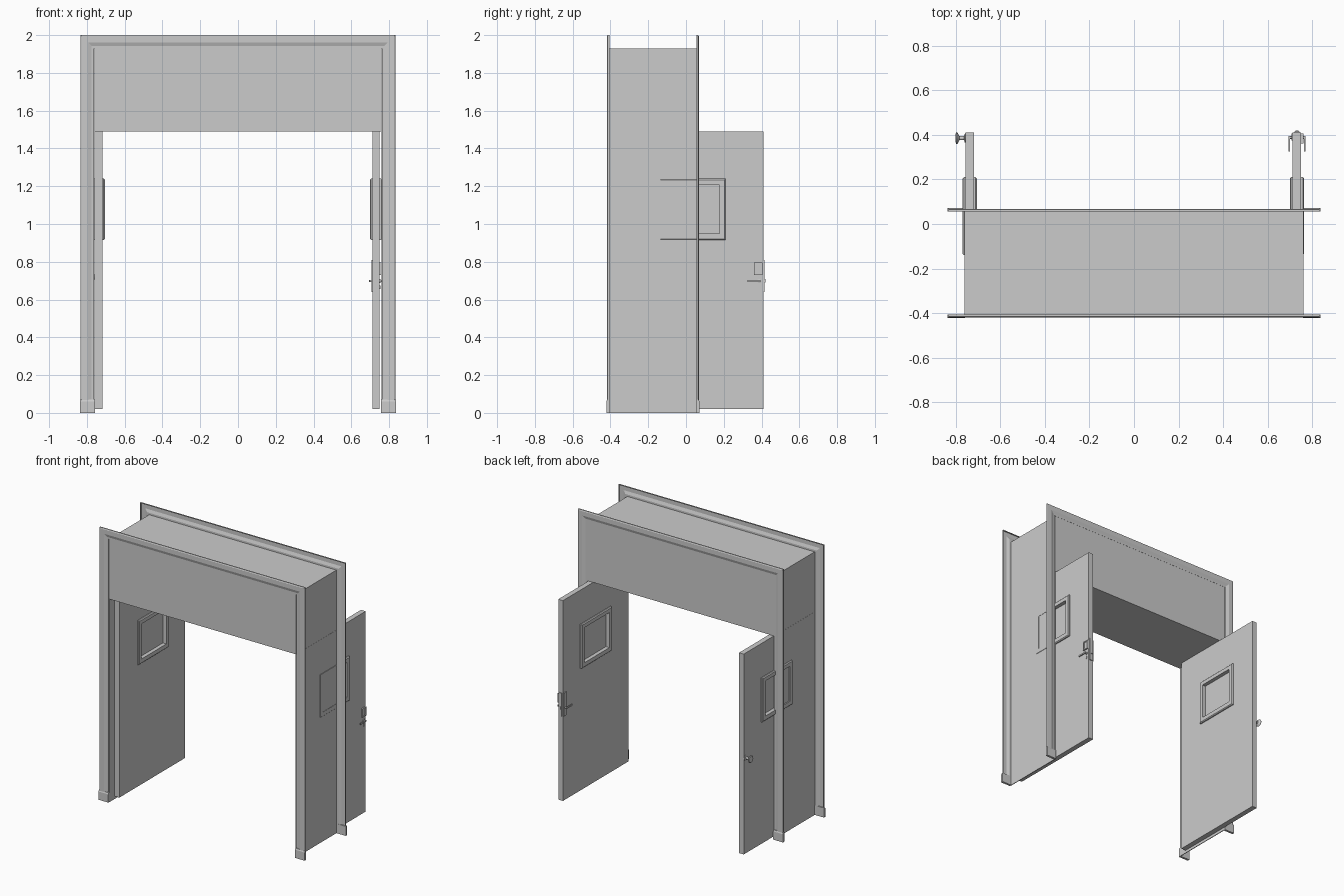
import bpy, bmesh, math
from mathutils import Vector, Matrix

cube = bpy.data.objects.get("Cube")
if cube:
    bpy.data.objects.remove(cube, do_unlink=True)

grey = bpy.data.materials.new("plain grey")
grey.use_nodes = True
grey.diffuse_color = (0.6, 0.6, 0.6, 1)
grey.node_tree.nodes["Principled BSDF"].inputs["Base Color"].default_value = (0.6, 0.6, 0.6, 1)


def finish(name, bm, smooth=False):
    bmesh.ops.recalc_face_normals(bm, faces=bm.faces)
    mesh = bpy.data.meshes.new(name)
    bm.to_mesh(mesh)
    bm.free()
    obj = bpy.data.objects.new(name, mesh)
    bpy.context.collection.objects.link(obj)
    mesh.materials.append(grey)
    if smooth:
        for o in bpy.context.selected_objects:
            o.select_set(False)
        obj.select_set(True)
        bpy.context.view_layer.objects.active = obj
        bpy.ops.object.shade_smooth_by_angle(angle=math.radians(35))
    return obj


def box(name, x, y, z):
    lo, hi = Vector((min(x), min(y), min(z))), Vector((max(x), max(y), max(z)))
    bm = bmesh.new()
    bmesh.ops.create_cube(bm, size=1)
    for v in bm.verts:
        v.co = (lo + hi) / 2 + v.co * (hi - lo)
    return finish(name, bm)


def skin(bm, rings, closed):
    """Bridge rings of equal length; close the loop or cap its ends."""
    loops = [[bm.verts.new(p) for p in ring] for ring in rings]
    n = len(loops[0])
    pairs = list(zip(loops, loops[1:])) + ([(loops[-1], loops[0])] if closed else [])
    for a, b in pairs:
        for i in range(n):
            j = (i + 1) % n
            bm.faces.new((a[i], a[j], b[j], b[i]))
    if not closed:
        bm.faces.new(loops[0])
        bm.faces.new(loops[-1])


def lathe(name, profile, origin, side, steps=20):
    """Turn (distance along x, radius) pairs about an x axis."""
    bm = bmesh.new()
    rings = []
    for d, r in profile:
        angles = [2 * math.pi * i / steps for i in range(steps)]
        rings.append([Vector(origin) + Vector((side * d, r * math.cos(a), r * math.sin(a)))
                      for a in angles])
    skin(bm, rings, False)
    return finish(name, bm, True)


# Architraves: hollow moulding with mitred top corners
OPEN, HEAD, TOE = 0.763, 1.93, 0.07
moulding = [(0, 0), (0, 0.006), (0.012, 0.006), (0.032, 0.013), (0.064, 0.013), (0.07, 0.009),
            (0.07, 0), (0.066, 0), (0.066, 0.008), (0.034, 0.008), (0.014, 0)]


def architrave(name, y0, out):
    bm = bmesh.new()
    rings = []
    for side, top in ((-1, 0), (-1, 1), (1, 1), (1, 0)):
        rings.append([(side * (OPEN + d), y0 + out * t, HEAD + d if top else 0.0)
                      for d, t in moulding])
    skin(bm, rings, False)
    finish(name, bm)


def plinth(name, side, y0, out):
    # Plinth block with a sloping top
    bm = bmesh.new()
    outline = [(0, 0), (0.016, 0), (0.016, TOE - 0.01), (0.012, TOE), (0, TOE)]
    skin(bm, [[(side * x, y0 + out * t, z) for t, z in outline] for x in (0.758, 0.837)], False)
    finish(name, bm)


for label, y0, out in (("front", -0.406, -1), ("back", 0.055, 1)):
    architrave(label + "_architrave", y0, out)
    for word, side in (("left", 1), ("right", -1)):
        plinth(f"{label}_{word}_plinth", side, y0, out)

# Boxed header and thin side linings
DOOR_TOP = 1.49
box("header", (-0.76, 0.76), (-0.412, 0.06), (DOOR_TOP, HEAD))
for word, side in (("left", 1), ("right", -1)):
    box(word + "_jamb", (side * 0.756, side * 0.761), (-0.41, 0.06), (0, DOOR_TOP))


def rect(x, y, z):
    return [(x, y[0], z[0]), (x, y[1], z[0]), (x, y[1], z[1]), (x, y[0], z[1])]


def ring_panel(name, x, outer, inner):
    """Flat panel across x with a rectangular opening."""
    bm = bmesh.new()
    skin(bm, [rect(x[0], *outer), rect(x[1], *outer), rect(x[1], *inner), rect(x[0], *inner)], True)
    return finish(name, bm)


# Open door leaves, each with a framed window
LEAF = ((-0.35, 0.41), (0.02, DOOR_TOP))
WINDOW = ((-0.14, 0.21), (0.915, 1.24))
PANE = ((-0.11, 0.177), (0.95, 1.207))
for word, cx in (("left", 0.731), ("right", -0.737)):
    ring_panel(word + "_door", (cx - 0.019, cx + 0.019), LEAF, PANE)
    box(word + "_window_pane", (cx - 0.004, cx + 0.004), *PANE)
    bm = bmesh.new()
    ease = 0.006
    grown = [(a + ease, b - ease) for a, b in WINDOW]
    skin(bm, [rect(cx - 0.032, *grown), rect(cx - 0.026, *WINDOW), rect(cx + 0.026, *WINDOW),
              rect(cx + 0.032, *grown), rect(cx + 0.032, *PANE), rect(cx - 0.032, *PANE)], True)
    finish(word + "_window_frame", bm)

# Lock and lever handles on the left door
lx = 0.731
box("lock_edge_plate", (lx - 0.012, lx + 0.012), (0.405, 0.416), (0.64, 0.81))
box("lock_inner_plate", (lx - 0.025, lx - 0.018), (0.375, 0.406), (0.64, 0.81))
box("latch", (lx - 0.006, lx + 0.006), (0.412, 0.42), (0.69, 0.71))
ring_panel("lock_outer_rim", (lx + 0.018, lx + 0.029),
           ((0.36, 0.405), (0.73, 0.795)), ((0.368, 0.397), (0.738, 0.787)))
box("lock_outer_case", (lx + 0.018, lx + 0.024), (0.362, 0.403), (0.732, 0.793))
for word, side in (("outer", 1), ("inner", -1)):
    lathe(word + "_lever_stem", [(0.015, 0.011), (0.023, 0.011), (0.024, 0.006), (0.036, 0.006)],
          (lx, 0.388, 0.698), side, 14)
    box(word + "_lever", (lx + side * 0.031, lx + side * 0.038), (0.325, 0.394), (0.693, 0.703))
    box(word + "_key_cover", (lx + side * 0.018, lx + side * 0.023), (0.384, 0.392), (0.655, 0.675))

# Turned knob on the right door
lathe("door_knob", [(0.015, 0.02), (0.022, 0.02), (0.025, 0.009), (0.046, 0.009),
                    (0.054, 0.024), (0.058, 0.027), (0.062, 0.024), (0.064, 0.012)],
      (-0.737, 0.385, 0.72), -1)
